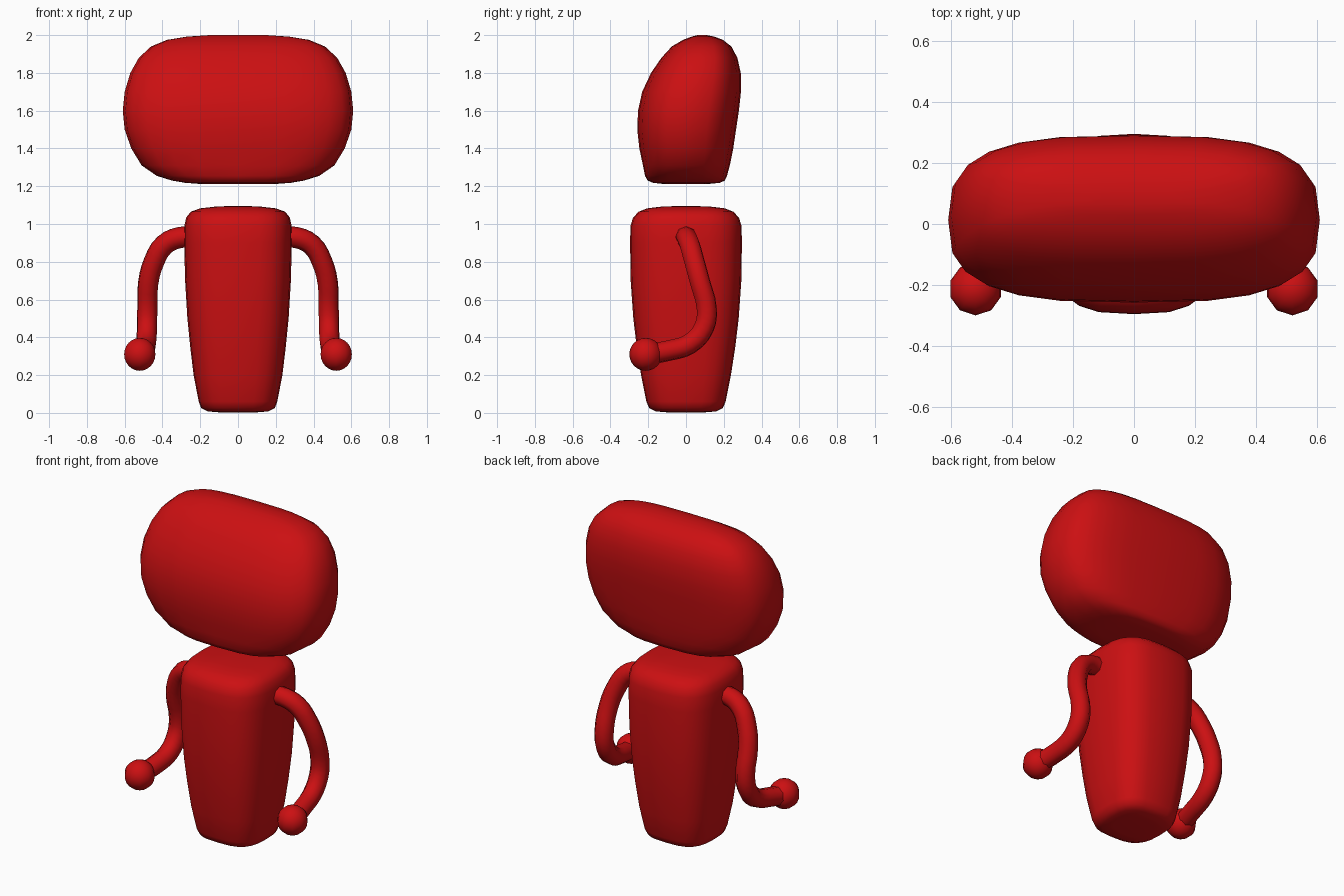
import bpy, bmesh
from math import cos, sin, tau, copysign

if "Cube" in bpy.data.objects:
    bpy.data.objects.remove(bpy.data.objects["Cube"])

red = bpy.data.materials.new("red")
red.diffuse_color = (0.6, 0.005, 0.006, 1)
red.use_nodes = True
red.node_tree.nodes["Principled BSDF"].inputs["Base Color"].default_value = red.diffuse_color


def finish(obj):
    obj.data.materials.append(red)
    for p in obj.data.polygons:
        p.use_smooth = True


def loft(name, rings, sides=24, power=3.0):
    """Stack of rounded-square rings, each (z, half width, front y, back y)."""
    bm = bmesh.new()
    loops = []
    for z, hx, y0, y1 in rings:
        loop = []
        for i in range(sides):
            c, s = cos(tau * i / sides), sin(tau * i / sides)
            x = copysign(abs(c) ** (2 / power), c) * hx
            y = copysign(abs(s) ** (2 / power), s) * (y1 - y0) / 2 + (y0 + y1) / 2
            loop.append(bm.verts.new((x, y, z)))
        loops.append(loop)
    for a, b in zip(loops, loops[1:]):
        for i in range(sides):
            j = (i + 1) % sides
            bm.faces.new((a[i], a[j], b[j], b[i]))
    bm.faces.new(loops[0][::-1])
    bm.faces.new(loops[-1])
    me = bpy.data.meshes.new(name)
    bm.to_mesh(me)
    bm.free()
    obj = bpy.data.objects.new(name, me)
    bpy.context.collection.objects.link(obj)
    finish(obj)


# Head: wide soft block, leaning back towards the top
loft("head", [
    (1.212, .20, -.12, .12), (1.218, .28, -.175, .18), (1.23, .35, -.203, .205),
    (1.255, .43, -.217, .217), (1.31, .51, -.228, .232), (1.40, .565, -.247, .25),
    (1.50, .60, -.258, .265), (1.60, .61, -.254, .28), (1.70, .60, -.232, .291),
    (1.80, .57, -.185, .29), (1.88, .525, -.13, .272), (1.94, .46, -.075, .24),
    (1.975, .375, -.015, .195), (1.992, .27, .03, .15), (2.0, .15, .06, .11)])

# Body: tapering rounded column
body = [(.003, .10, .10), (.008, .16, .16), (.025, .195, .195), (.06, .208, .21),
        (.2, .235, .238), (.35, .253, .261), (.5, .268, .279), (.7, .28, .293),
        (.9, .285, .296), (.99, .284, .294), (1.035, .274, .28), (1.065, .25, .25),
        (1.083, .20, .205), (1.092, .12, .13), (1.095, .05, .05)]
loft("body", [(z, hx, -hy, hy) for z, hx, hy in body])

# Arms: bent tubes, hands: balls
path = [(.23, 0, .93), (.31, .003, .928), (.39, .02, .89), (.445, .045, .80),
        (.475, .075, .69), (.48, .11, .55), (.482, .095, .45), (.487, .02, .365),
        (.50, -.09, .33), (.52, -.20, .31)]
for side, sx in (("right", -1), ("left", 1)):
    cu = bpy.data.curves.new(side + "_arm", 'CURVE')
    cu.dimensions = '3D'
    cu.bevel_depth = .056
    cu.bevel_resolution = 2
    cu.resolution_u = 3
    cu.use_fill_caps = True
    sp = cu.splines.new('BEZIER')
    sp.bezier_points.add(len(path) - 1)
    for bp, (x, y, z) in zip(sp.bezier_points, path):
        bp.co = (sx * x, y, z)
        bp.handle_left_type = bp.handle_right_type = 'AUTO'
    arm = bpy.data.objects.new(side + "_arm", cu)
    bpy.context.collection.objects.link(arm)
    bpy.ops.object.select_all(action='DESELECT')
    arm.select_set(True)
    bpy.context.view_layer.objects.active = arm
    bpy.ops.object.convert(target='MESH')
    finish(bpy.context.object)

    bpy.ops.mesh.primitive_uv_sphere_add(segments=10, ring_count=12, radius=.087,
                                         location=(sx * .52, -.213, .31))
    hand = bpy.context.object
    hand.name = side + "_hand"
    finish(hand)
